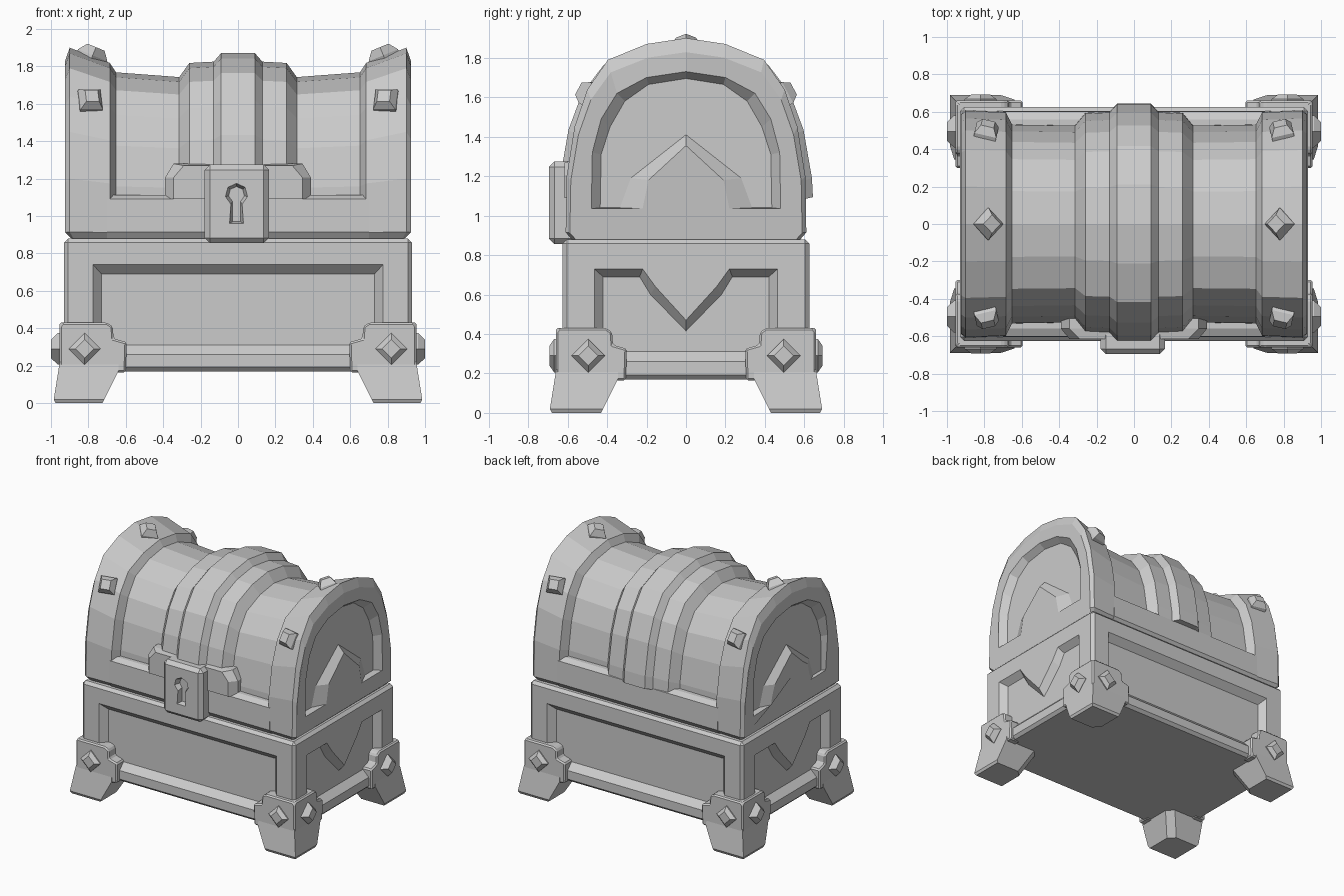
import bpy, bmesh
from math import cos, sin, pi, radians
from mathutils import Vector

old = bpy.data.objects.get("Cube")
if old:
    bpy.data.objects.remove(old, do_unlink=True)

grey = bpy.data.materials.new("plain grey")
GREY = (0.6, 0.6, 0.6, 1)
grey.use_nodes = True
grey.diffuse_color = GREY
grey.node_tree.nodes["Principled BSDF"].inputs["Base Color"].default_value = GREY


def loft(name, loops, bevel=0):
    """Skin matching closed loops, cap both ends and optionally chamfer."""
    bm = bmesh.new()
    rings = [[bm.verts.new(p) for p in loop] for loop in loops]
    n = len(rings[0])
    for a, b in zip(rings, rings[1:]):
        for i in range(n):
            j = (i + 1) % n
            bm.faces.new((a[i], a[j], b[j], b[i]))
    bm.faces.new(rings[0])
    bm.faces.new(rings[-1])
    bmesh.ops.recalc_face_normals(bm, faces=bm.faces)
    if bevel:
        sharp = [e for e in bm.edges if e.calc_face_angle(0) > radians(30)]
        bmesh.ops.bevel(bm, geom=sharp, offset=bevel, segments=1, affect='EDGES')
    mesh = bpy.data.meshes.new(name)
    bm.to_mesh(mesh)
    bm.free()
    mesh.materials.append(grey)
    obj = bpy.data.objects.new(name, mesh)
    bpy.context.collection.objects.link(obj)
    return obj


def box(name, x0, x1, y0, y1, z0, z1, bevel=0):
    return loft(name, [[(x0, y0, z), (x1, y0, z), (x1, y1, z), (x0, y1, z)]
                       for z in (z0, z1)], bevel)


def mirrored(half):
    return half + [(-u, z) for u, z in reversed(half) if u > 0]


def on_x(poly, x):
    return [(x, u, z) for u, z in poly]


def on_y(poly, y):
    return [(u, y, z) for u, z in poly]


def carve(obj, place, opening, floor, surface, depth):
    """Cut a recess with sloping walls into the face at the given coordinate."""
    s = 1 if surface > 0 else -1
    cutter = loft("cutter", [place(opening, surface + s * 0.1), place(opening, surface),
                             place(floor, surface - s * depth)])
    mod = obj.modifiers.new("recess", 'BOOLEAN')
    mod.operation, mod.solver, mod.object = 'DIFFERENCE', 'EXACT', cutter
    graph = bpy.context.evaluated_depsgraph_get()
    mesh = bpy.data.meshes.new_from_object(obj.evaluated_get(graph))
    obj.modifiers.clear()
    obj.data = mesh
    bpy.data.objects.remove(cutter, do_unlink=True)


def stud(name, loc, normal, radius, height, turn=0):
    """Four-sided stud with a blunt tip."""
    q = Vector(normal).to_track_quat('Z', 'Y')
    loops = []
    for r, h in ((radius, -0.03), (radius, 0.008), (radius * 0.58, height)):
        loops.append([Vector(loc) + q @ Vector((r * cos(a), r * sin(a), h))
                      for a in (turn + k * pi / 2 for k in range(4))])
    loft(name, loops)


# Chest body with recessed panels
body = box("chest_body", -0.93, 0.93, -0.625, 0.625, 0.17, 0.88, 0.022)
front_open = mirrored([(0.775, 0.26), (0.775, 0.74)])
front_floor = mirrored([(0.73, 0.31), (0.73, 0.69)])
side_open = mirrored([(0, 0.47), (0.155, 0.64), (0.22, 0.73), (0.465, 0.73), (0.465, 0.26)])
side_floor = mirrored([(0, 0.415), (0.18, 0.6), (0.235, 0.69), (0.42, 0.69), (0.42, 0.31)])
for s in (-1, 1):
    carve(body, on_y, front_open, front_floor, s * 0.625, 0.05)
    carve(body, on_x, side_open, side_floor, s * 0.93, 0.05)

# Lid profile and its scaled sections
ARCH = [(0.58, 0.88), (0.61, 0.915), (0.605, 1.2), (0.565, 1.45),
        (0.5, 1.64), (0.395, 1.79), (0.2, 1.87), (0, 1.9)]
BAND = [(0.61, 1.1)] + ARCH[2:]


def section(half, x, sy, sz):
    return on_x(mirrored([(y * sy, 0.88 + (z - 0.88) * sz) for y, z in half]), x)


# Barrel, lower skirt and raised centre band
loft("lid_barrel", [section(ARCH, x, sy, sz) for x, sy, sz in (
    (-0.68, 0.878, 0.873), (-0.3, 0.868, 0.845), (0.3, 0.868, 0.845), (0.68, 0.878, 0.873))])
skirt = [(0.58, 0.88), (0.605, 0.915), (0.602, 1.09), (0.56, 1.112)]
loft("lid_skirt", [on_x(mirrored(skirt), x) for x in (-0.7, 0.7)])
steps = [(0.315, 0.868, 0.845), (0.26, 0.975, 0.92), (0.13, 0.985, 0.927), (0.09, 1.055, 0.972)]
loft("centre_band", [section(BAND, -x, a, b) for x, a, b in steps]
     + [section(BAND, x, a, b) for x, a, b in reversed(steps)])

# Thick end rims with arched, gabled panels
arch_open = mirrored([(0, 1.355), (0.19, 1.18), (0.22, 1.035), (0.48, 1.035), (0.475, 1.32),
                      (0.43, 1.49), (0.35, 1.62), (0.2, 1.7), (0, 1.73)])
arch_floor = mirrored([(0, 1.41), (0.28, 1.19), (0.335, 1.04), (0.435, 1.04), (0.43, 1.31),
                       (0.385, 1.45), (0.31, 1.58), (0.19, 1.665), (0, 1.695)])
for s, side in ((1, "left"), (-1, "right")):
    loops = [section(ARCH, s * x, a, b) for x, a, b in (
        (0.925, 0.965, 0.93), (0.9, 1, 1), (0.685, 0.985, 0.92), (0.65, 0.87, 0.868))]
    loops[0] = [(x - s * 0.035 if z < 0.9 else x, y, z) for x, y, z in loops[0]]
    loops[1] = [(x - s * 0.02 if z < 0.9 else x, y, z) for x, y, z in loops[1]]
    rim = loft(side + "_lid_rim", loops)
    carve(rim, on_x, arch_open, arch_floor, s * 0.925, 0.05)
    stud(side + "_top_stud", (s * 0.78, 0, 1.852), (-s * 0.38, 0, 0.92), 0.085, 0.055)
    for t, end in ((-1, "front"), (1, "back")):
        stud(f"{side}_{end}_lid_stud", (s * 0.79, t * 0.495, 1.62),
             (-s * 0.2, t * 0.85, 0.48), 0.085, 0.05, pi / 4)

# Flared foot of the band, lock plate and keyhole
loft("band_foot", [on_y(mirrored([(0.39, 1.09), (0.39, 1.205), (0.345, 1.28)]), -0.5),
                   on_y(mirrored([(0.39, 1.09), (0.39, 1.205), (0.345, 1.28)]), -0.56),
                   on_y(mirrored([(0.345, 1.09), (0.345, 1.205), (0.29, 1.27)]), -0.615)])
lock = box("lock_plate", -0.178, 0.165, -0.695, -0.5, 0.855, 1.275, 0.028)
ring = [(cos(radians(a)), sin(radians(a))) for a in range(-60, 241, 50)]
hole = [(-0.008 + 0.06 * u, 1.115 + 0.06 * v) for u, v in ring] + [(-0.045, 0.96), (0.029, 0.96)]
hole_floor = [(-0.008 + 0.043 * u, 1.115 + 0.043 * v) for u, v in ring] + [(-0.03, 0.97), (0.014, 0.97)]
carve(lock, on_y, hole, hole_floor, -0.695, 0.04)

# Corner feet: two stepped plates, a splayed leg and two studs each
CX, CY = 0.955, 0.66


def plate_outline(corner):
    """Stepped outline measured inward from the corner."""
    return [(corner - u, z) for u, z in (
        (0, 0.15), (0.355, 0.165), (0.36, 0.325), (0.29, 0.345),
        (0.285, 0.41), (0.255, 0.43), (0.015, 0.43), (0, 0.41))]


def leg_ring(sx, sy, z, out, inner):
    """Square ring with a chamfered inner corner."""
    c = 0.05
    pts = [(-out, -out), (inner, -out), (inner, inner - c), (inner - c, inner), (-out, inner)]
    return [(sx * (CX - u), sy * (CY - v), z) for u, v in pts]


for sx, side in ((1, "left"), (-1, "right")):
    for sy, end in ((-1, "front"), (1, "back")):
        name = f"{side}_{end}"
        face = [(sx * u, z) for u, z in plate_outline(CX)]
        loft(name + "_foot_face_plate", [on_y(face, sy * y) for y in (0.56, CY)], 0.01)
        flank = [(sy * u, z) for u, z in plate_outline(CY)]
        loft(name + "_foot_end_plate", [on_x(flank, sx * x) for x in (0.86, CX)], 0.01)
        loft(name + "_leg", [leg_ring(sx, sy, 0, 0.02, 0.23),
                             leg_ring(sx, sy, 0.02, 0.03, 0.24),
                             leg_ring(sx, sy, 0.17, 0.006, 0.315),
                             leg_ring(sx, sy, 0.22, -0.002, 0.315)])
        stud(name + "_face_stud", (sx * 0.82, sy * CY, 0.29), (0, sy, 0), 0.085, 0.033)
        stud(name + "_end_stud", (sx * CX, sy * 0.495, 0.29), (sx, 0, 0), 0.085, 0.045)
